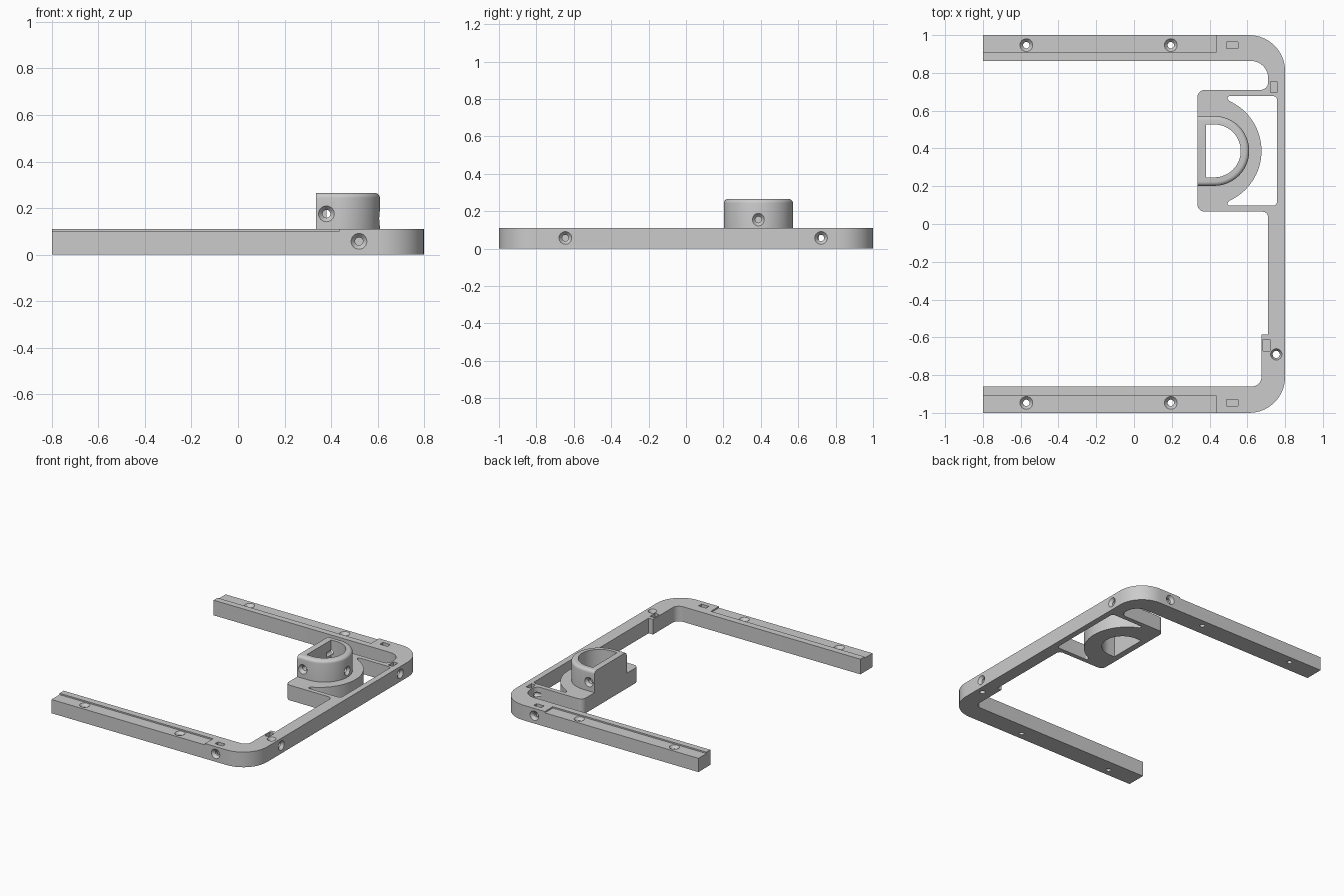
import bpy
import bmesh
import math
from mathutils import Vector, Matrix

default = bpy.data.objects.get("Cube")
if default:
    bpy.data.objects.remove(default, do_unlink=True)

grey = bpy.data.materials.new("plain_grey")
grey.use_nodes = True
grey.diffuse_color = (0.6, 0.6, 0.6, 1)
grey.node_tree.nodes["Principled BSDF"].inputs["Base Color"].default_value = (0.6, 0.6, 0.6, 1)


def rounded(corners, steps=10):
    """Outline from (x, y, radius) corners, each filleted."""
    out = []
    for i, (x, y, r) in enumerate(corners):
        p = Vector((x, y))
        if r == 0:
            out.append(p)
            continue
        a = (Vector(corners[i - 1][:2]) - p).normalized()
        b = (Vector(corners[(i + 1) % len(corners)][:2]) - p).normalized()
        half = a.angle(b) / 2
        centre = p + (a + b).normalized() * r / math.sin(half)
        start = p + a * r / math.tan(half) - centre
        end = p + b * r / math.tan(half) - centre
        sweep = math.pi - 2 * half
        for k in range(steps + 1):
            t = k / steps
            v = start * math.sin((1 - t) * sweep) + end * math.sin(t * sweep)
            out.append(centre + v / math.sin(sweep))
    return out


def arc(cx, cy, r, a0, a1, steps=32):
    angles = [math.radians(a0 + (a1 - a0) * k / steps) for k in range(steps + 1)]
    return [Vector((cx + r * math.cos(a), cy + r * math.sin(a))) for a in angles]


def finish(bm, name):
    bmesh.ops.recalc_face_normals(bm, faces=bm.faces)
    mesh = bpy.data.meshes.new(name)
    bm.to_mesh(mesh)
    bm.free()
    mesh.materials.append(grey)
    ob = bpy.data.objects.new(name, mesh)
    bpy.context.collection.objects.link(ob)
    return ob


def prism_bm(outline, z0, z1):
    bm = bmesh.new()
    face = bm.faces.new([bm.verts.new((p.x, p.y, z0)) for p in outline])
    ext = bmesh.ops.extrude_face_region(bm, geom=[face])
    top = [g for g in ext["geom"] if isinstance(g, bmesh.types.BMVert)]
    bmesh.ops.translate(bm, verts=top, vec=(0, 0, z1 - z0))
    return bm


def prism(name, outline, z0, z1):
    return finish(prism_bm(outline, z0, z1), name)


def box(x0, x1, y0, y1, z0, z1):
    pts = [Vector(p) for p in ((x0, y0), (x1, y0), (x1, y1), (x0, y1))]
    return prism("box_cutter", pts, z0, z1)


def bore(pos, direction, length, wide=0.034, narrow=0.017):
    """Countersunk screw hole running inward from a surface point."""
    bm = bmesh.new()
    rings = []
    for r, d in ((wide, -0.02), (wide, 0), (narrow, 0.02), (narrow, length)):
        circle = arc(0, 0, r, 0, 345, 23)
        rings.append([bm.verts.new((p.x, p.y, d)) for p in circle])
    for low, high in zip(rings, rings[1:]):
        for i in range(len(low)):
            bm.faces.new((low[i - 1], low[i], high[i], high[i - 1]))
    bm.faces.new(rings[0])
    bm.faces.new(rings[-1])
    turn = Vector(direction).to_track_quat('Z', 'Y').to_matrix().to_4x4()
    bm.transform(Matrix.Translation(pos) @ turn)
    return finish(bm, "bore_cutter")


def cut(ob, cutters):
    """Subtract the cutters, then remove them and shade the result."""
    for c in cutters:
        mod = ob.modifiers.new("cut", 'BOOLEAN')
        mod.operation = 'DIFFERENCE'
        mod.solver = 'EXACT'
        mod.object = c
        c.hide_render = True
    graph = bpy.context.evaluated_depsgraph_get()
    mesh = bpy.data.meshes.new_from_object(ob.evaluated_get(graph))
    ob.modifiers.clear()
    ob.data = mesh
    for c in cutters:
        bpy.data.objects.remove(c, do_unlink=True)
    mesh.shade_smooth()
    mesh.set_sharp_from_angle(angle=math.radians(30))


H = 0.11      # frame height
CY = 0.387    # socket centre line


def socket_opening():
    pts = [Vector((0.38, CY - 0.14))] + arc(0.425, CY, 0.14, -90, 90)
    return prism("opening_cutter", pts + [Vector((0.38, CY + 0.14))], -0.1, 0.4)


# U-shaped frame with the bracket plate for the socket
frame = prism("frame", rounded([
    (-0.8, -1, 0), (0.8, -1, 0.19), (0.8, 1, 0.19), (-0.8, 1, 0),
    (-0.8, 0.863, 0), (0.71, 0.863, 0.09), (0.71, 0.71, 0.04),
    (0.335, 0.71, 0.04), (0.335, 0.065, 0.04), (0.71, 0.065, 0.03),
    (0.71, -0.585, 0), (0.675, -0.585, 0), (0.675, -0.86, 0.05),
    (-0.8, -0.86, 0)]), 0, H)

# Curved pocket between the socket disc and the crossbar
pocket = rounded([(0.495, CY - 0.29, 0.012), (0.757, CY - 0.29, 0.02),
                  (0.757, CY + 0.29, 0.02), (0.495, CY + 0.29, 0.012)])
pocket += arc(0.385, CY, 0.29, 66, -66)
cutters = [prism("pocket_cutter", pocket, -0.1, 0.2), socket_opening()]

# Arms: outer rail recess, screw holes, nut slot and side hole
for s in (1, -1):
    y0, y1 = sorted((s * 0.908, s * 1.05))
    cutters.append(box(-0.9, 0.435, y0, y1, 0.1, 0.2))
    for x in (-0.57, 0.195):
        cutters.append(bore((x, s * 0.947, 0.1), (0, 0, -1), 0.2))
    y0, y1 = sorted((s * 0.93, s * 0.964))
    cutters.append(box(0.49, 0.55, y0, y1, 0.02, 0.2))
    cutters.append(bore((0.52, s, 0.057), (0, -s, 0), 0.1))

# Crossbar: nut slots, side holes and one vertical hole
cutters += [
    box(0.722, 0.757, 0.695, 0.755, 0.02, 0.2),
    box(0.684, 0.719, -0.672, -0.612, 0.02, 0.2),
    bore((0.8, 0.722, 0.057), (-1, 0, 0), 0.13),
    bore((0.8, -0.645, 0.057), (-1, 0, 0), 0.11),
    bore((0.753, -0.69, H), (0, 0, -1), 0.2, 0.03, 0.019),
]
cut(frame, cutters)

# D-shaped socket with a rounded upper rim
outline = [Vector((0.335, CY - 0.185))] + arc(0.425, CY, 0.185, -90, 90)
bm = prism_bm(outline + [Vector((0.335, CY + 0.185))], H, 0.265)
rim = [e for e in bm.edges if all(v.co.z > 0.2 for v in e.verts)
       and not all(v.co.x < 0.34 for v in e.verts)]
bmesh.ops.bevel(bm, geom=rim, offset=0.022, segments=5, profile=0.5, affect='EDGES')
socket = finish(bm, "socket")
cut(socket, [
    socket_opening(),
    bore((0.38, CY - 0.185, 0.175), (0, 1, 0), 0.1),
    bore((0.38, CY + 0.185, 0.175), (0, -1, 0), 0.1),
    bore((0.61, CY, 0.155), (-1, 0, 0), 0.1),
])
